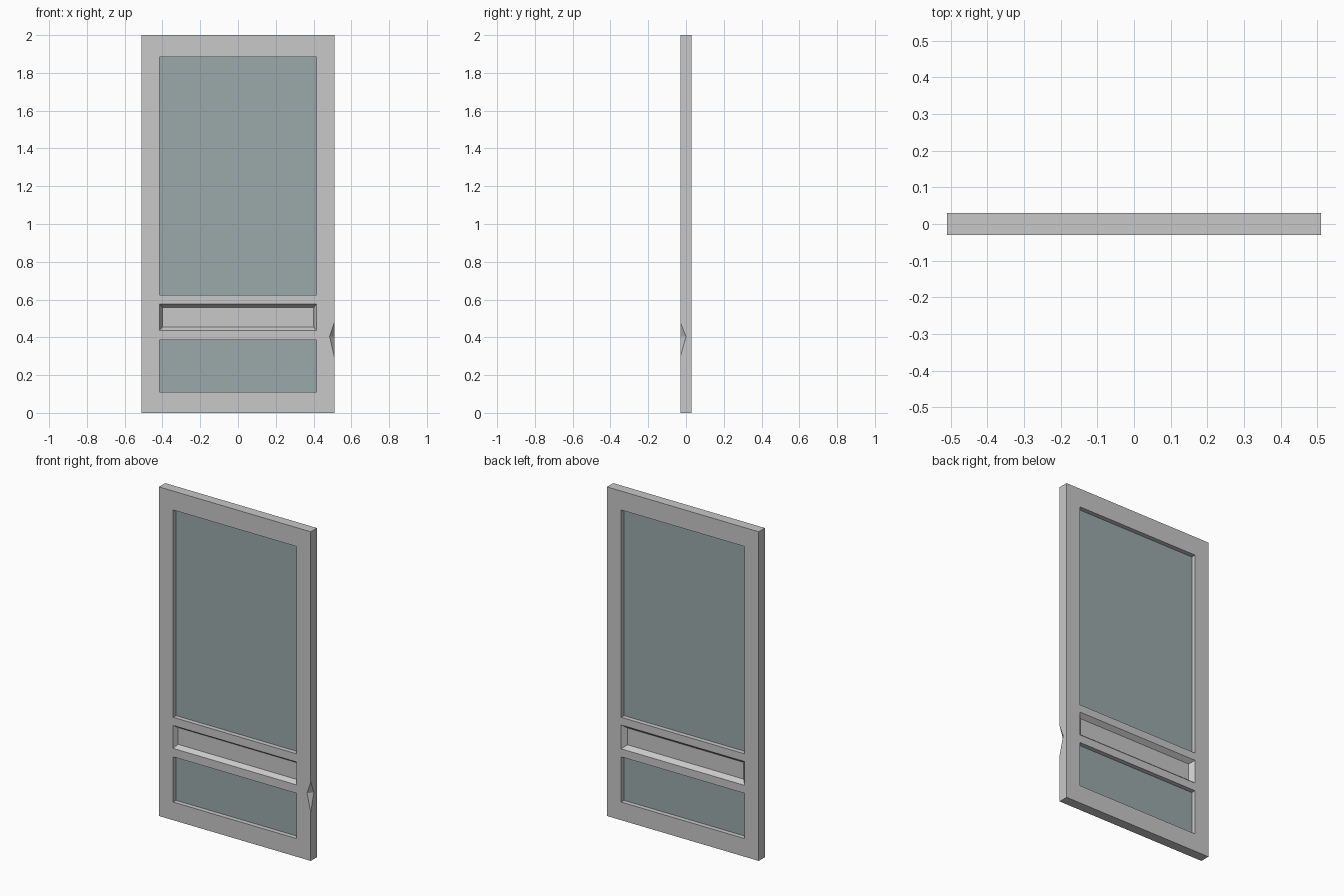
import bpy, bmesh

old = bpy.data.objects.get("Cube")
if old:
    bpy.data.objects.remove(old)


def material(name, color):
    m = bpy.data.materials.new(name)
    m.use_nodes = True
    m.diffuse_color = color
    m.node_tree.nodes["Principled BSDF"].inputs["Base Color"].default_value = color
    return m


FRAME = material("grey frame", (0.58, 0.58, 0.58, 1))
GLASS = material("blue grey glass", (0.33, 0.40, 0.40, 1))


def solid(name, points, mat):
    """Convex solid around the given points."""
    bm = bmesh.new()
    for p in points:
        bm.verts.new(p)
    bmesh.ops.convex_hull(bm, input=bm.verts)
    bmesh.ops.dissolve_limit(bm, angle_limit=0.01, verts=bm.verts, edges=bm.edges)
    bmesh.ops.recalc_face_normals(bm, faces=bm.faces)
    mesh = bpy.data.meshes.new(name)
    bm.to_mesh(mesh)
    bm.free()
    mesh.materials.append(mat)
    ob = bpy.data.objects.new(name, mesh)
    bpy.context.collection.objects.link(ob)
    return ob


def rect(w, y, z0, z1):
    return [(x, y, z) for x in (-w, w) for z in (z0, z1)]


def block(name, w, y0, y1, z0, z1, mat):
    return solid(name, rect(w, y0, z0, z1) + rect(w, y1, z0, z1), mat)


W, D, OPEN = 0.51, 0.03, 0.415

# Door slab
frame = block("door_frame", W, -D, D, 0, 2, FRAME)
cutters = []

# Window openings and their panes
for name, z0, z1 in (("lower", 0.11, 0.385), ("upper", 0.625, 1.885)):
    cutters.append(block(name + "_opening_cutter", OPEN, -0.1, 0.1, z0, z1, FRAME))
    block(name + "_glass", OPEN, -0.002, 0.002, z0, z1, GLASS)

# Sloped recess in the middle rail, front and back
for name, side, slope in (("front", -1, 0.015), ("back", 1, 0.025)):
    z0, z1, floor, e = 0.435, 0.577, 0.004, 0.01
    k = slope / (D - floor) * e
    inner = rect(OPEN - slope, side * floor, z0 + 0.02, z1 - 0.02)
    outer = rect(OPEN + k, side * (D + e), z0 - k, z1 + k)
    cutters.append(solid(name + "_recess_cutter", inner + outer, FRAME))

# Finger notch on the front left edge
e = 0.005
cutters.append(solid("notch_cutter", [
    (W - 0.025, -D, 0.405), (W, 0, 0.405),
    (W, -D, 0.48), (W, -D, 0.295), (W + e, -D - e, 0.405)], FRAME))

for c in cutters:
    c.hide_render = True
    c.hide_viewport = True
    c.display_type = 'WIRE'
    mod = frame.modifiers.new(c.name, 'BOOLEAN')
    mod.operation = 'DIFFERENCE'
    mod.solver = 'EXACT'
    mod.object = c
